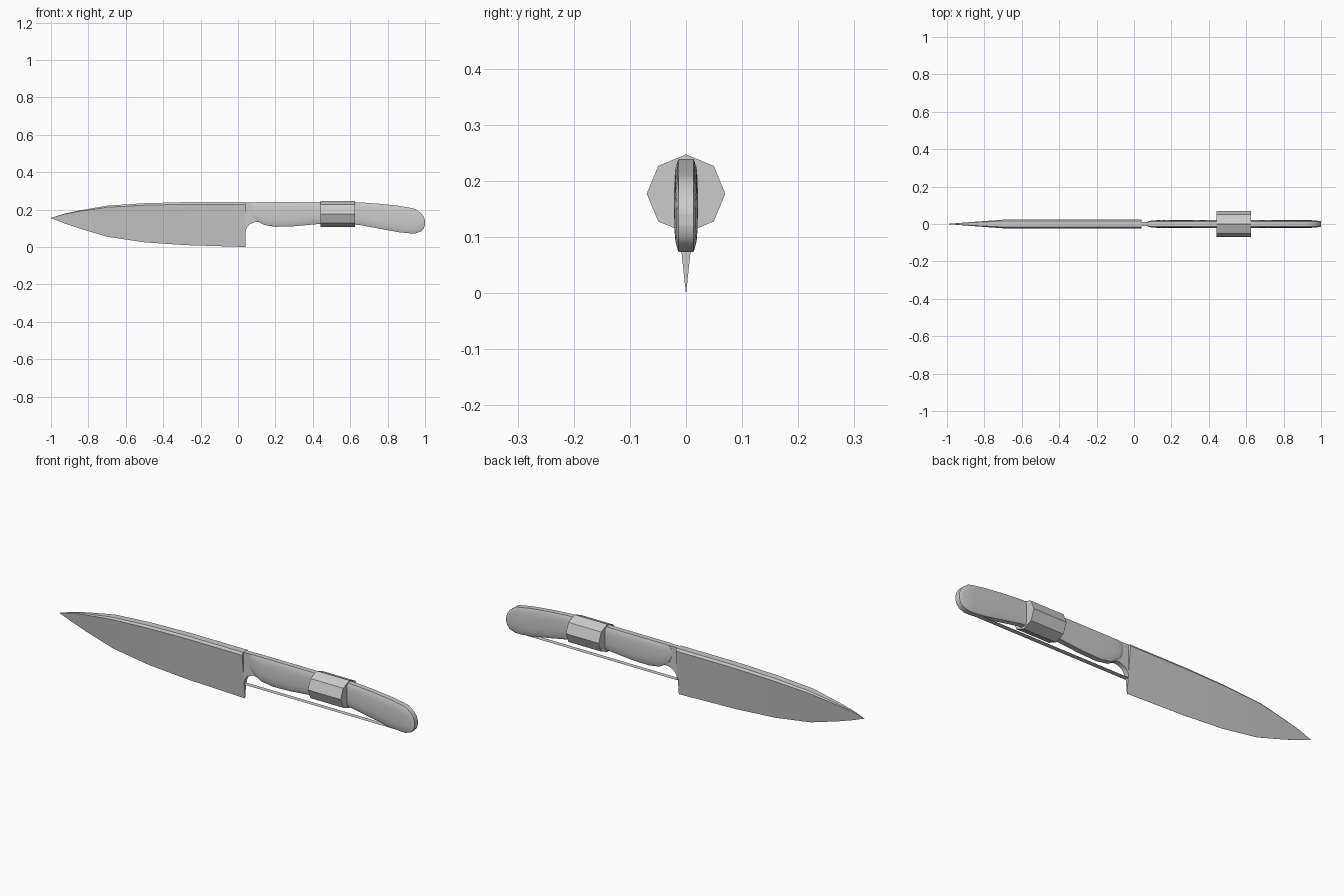
import bpy, bmesh, math

old = bpy.data.objects.get("Cube")
if old:
    bpy.data.objects.remove(old, do_unlink=True)

steel = bpy.data.materials.new("plain grey")
steel.use_nodes = True
GREY = (0.6, 0.6, 0.6, 1)
steel.diffuse_color = GREY
steel.node_tree.nodes["Principled BSDF"].inputs["Base Color"].default_value = GREY


def add_object(name, bm, smooth=True):
    bmesh.ops.remove_doubles(bm, verts=bm.verts, dist=0.0001)
    bmesh.ops.recalc_face_normals(bm, faces=bm.faces)
    mesh = bpy.data.meshes.new(name)
    bm.to_mesh(mesh)
    bm.free()
    mesh.materials.append(steel)
    obj = bpy.data.objects.new(name, mesh)
    bpy.context.collection.objects.link(obj)
    if smooth:
        bpy.ops.object.select_all(action='DESELECT')
        obj.select_set(True)
        bpy.context.view_layer.objects.active = obj
        bpy.ops.object.shade_smooth_by_angle(angle=math.radians(30))
    return obj


def loft(name, rings, smooth=True):
    """Skin a row of closed rings and cap both ends."""
    bm = bmesh.new()
    rows = [[bm.verts.new(p) for p in ring] for ring in rings]
    n = len(rows[0])
    for a, b in zip(rows, rows[1:]):
        for i in range(n):
            j = (i + 1) % n
            bm.faces.new((a[i], a[j], b[j], b[i]))
    bm.faces.new(rows[0])
    bm.faces.new(rows[-1])
    return add_object(name, bm, smooth)


def mirrored(x, half):
    """Ring from a bottom-to-top list of (y, z) on one side."""
    return [(x, y, z) for y, z in half] + [(x, -y, z) for y, z in reversed(half)]


# Blade: a wedge from the sharp edge to the chamfered spine
blade = [  # x, edge z, spine z, half thickness
    (-1.0, 0.154, 0.156, 0.0005), (-0.93, 0.127, 0.178, 0.006),
    (-0.85, 0.1, 0.195, 0.012), (-0.7, 0.055, 0.221, 0.023),
    (-0.5, 0.025, 0.234, 0.0245), (-0.28, 0.01, 0.24, 0.0245),
    (0.04, 0.0, 0.24, 0.0245)]
loft("blade", [mirrored(x, [(0.0003, lo), (w, hi - 0.05 * (hi - lo)), (w * 0.7, hi)])
               for x, lo, hi, w in blade])

# Tang: thin neck with a curved underside
TANG = 0.012
neck = [(0.04, 0.075), (0.045, 0.1), (0.06, 0.12), (0.09, 0.133), (0.15, 0.135)]
loft("tang", [mirrored(x, [(TANG, lo), (TANG, 0.239)]) for x, lo in neck])

# Handle: domed sides lofted along its length
handle = [  # x, bottom z, top z
    (0.072, 0.19, 0.215), (0.08, 0.163, 0.236), (0.1, 0.14, 0.24),
    (0.14, 0.118, 0.24), (0.2, 0.108, 0.24), (0.3, 0.111, 0.24),
    (0.42, 0.122, 0.24), (0.53, 0.125, 0.24), (0.65, 0.118, 0.239),
    (0.76, 0.097, 0.231), (0.86, 0.079, 0.22), (0.92, 0.073, 0.21),
    (0.95, 0.073, 0.203), (0.98, 0.084, 0.18), (0.994, 0.1, 0.16),
    (1.0, 0.12, 0.14)]
start, end = handle[0][0], handle[-1][0]
rings = []
for x, lo, hi in handle:
    fade = min(1, (x - start) / 0.05, (end - x) / 0.06) ** 0.5
    half = []
    for k in range(9):
        t = -math.cos(math.pi * k / 8)
        half.append((0.013 + 0.008 * fade * (1 - t ** 4), (lo + hi) / 2 + t * (hi - lo) / 2))
    rings.append(mirrored(x, half))
loft("handle", rings)

# Band: faceted eight-sided sleeve around the handle
angles = [math.pi * i / 4 for i in range(8)]
loft("handle_band", [[(x, 0.07 * math.cos(a), 0.177 + 0.07 * math.sin(a)) for a in angles]
                     for x in (0.441, 0.625)], smooth=False)

# Lower strip: paper-thin strap from the neck to the butt
bm = bmesh.new()
bm.faces.new([bm.verts.new((x, y, 0.075)) for x, y in
              ((0.04, -TANG), (0.92, -TANG), (0.92, TANG), (0.04, TANG))])
add_object("lower_strip", bm, smooth=False)
